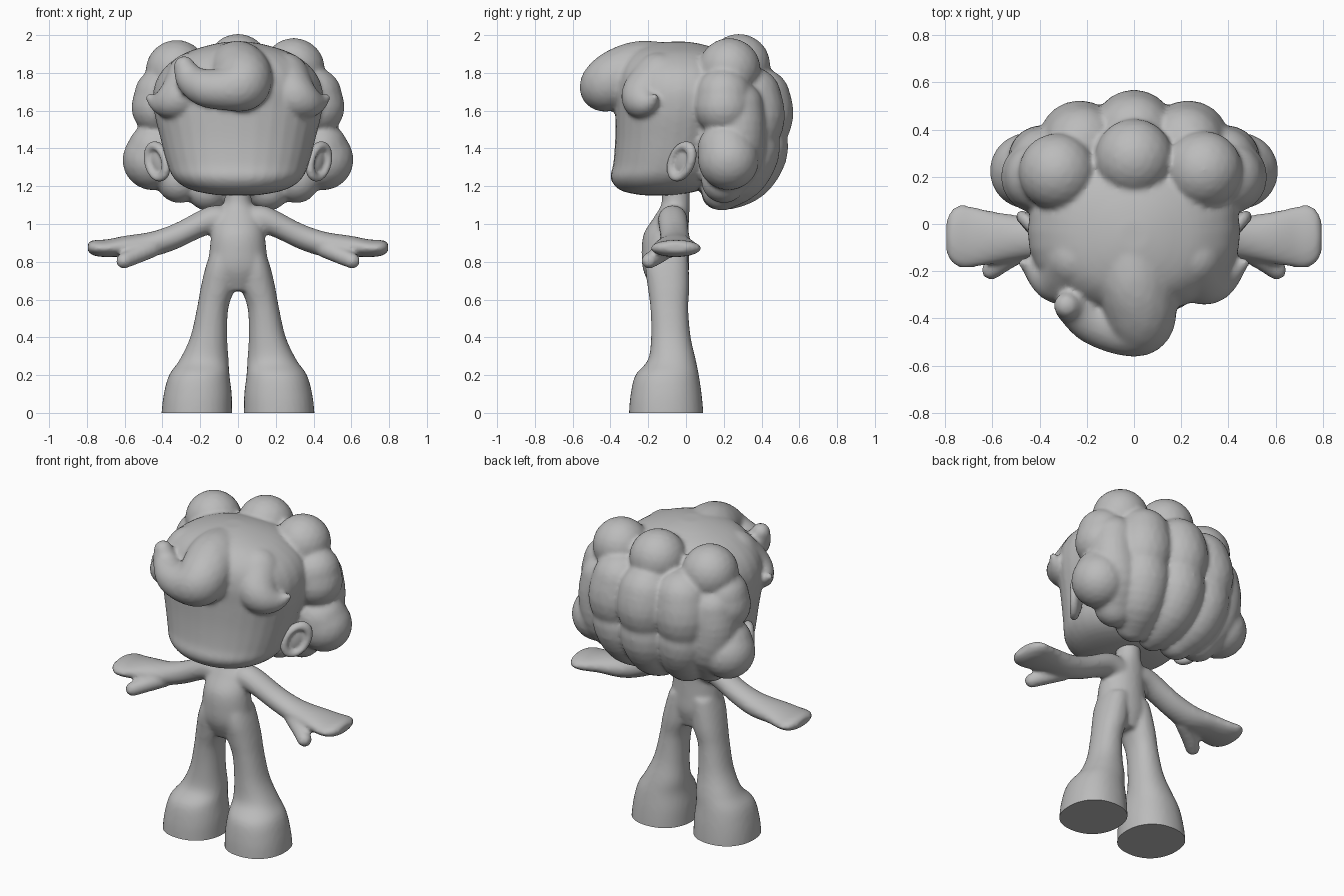
import bpy, bmesh, math
from mathutils import Vector, Matrix

if "Cube" in bpy.data.objects:
    bpy.data.objects.remove(bpy.data.objects["Cube"])

grey = bpy.data.materials.new("plain grey")
grey.diffuse_color = (0.5, 0.5, 0.5, 1)
grey.use_nodes = True
grey.node_tree.nodes["Principled BSDF"].inputs["Base Color"].default_value = grey.diffuse_color


def spline(rows, steps=6):
    """Catmull-Rom interpolation through rows of numbers."""
    out = []
    for i in range(len(rows) - 1):
        p0, p1, p2 = rows[max(i - 1, 0)], rows[i], rows[i + 1]
        p3 = rows[min(i + 2, len(rows) - 1)]
        for s in range(steps):
            t = s / steps
            out.append([0.5 * (2 * b + (c - a) * t + (2 * a - 5 * b + 4 * c - d) * t * t
                               + (3 * b - a - 3 * c + d) * t ** 3)
                        for a, b, c, d in zip(p0, p1, p2, p3)])
    return out + [list(rows[-1])]


def loft(bm, rows, u, v, power=2.0, n=32):
    """Closed tube through rows (x, y, z, radius along u, radius along v)."""
    rings = []
    for x, y, z, a, b in spline(rows):
        ring = []
        for k in range(n):
            t = 2 * math.pi * k / n
            c, s = math.cos(t), math.sin(t)
            c = math.copysign(abs(c) ** (2 / power), c)
            s = math.copysign(abs(s) ** (2 / power), s)
            ring.append(bm.verts.new(Vector((x, y, z)) + Vector(u) * a * c + Vector(v) * b * s))
        rings.append(ring)
    for r0, r1 in zip(rings, rings[1:]):
        for k in range(n):
            bm.faces.new((r0[k], r0[(k + 1) % n], r1[(k + 1) % n], r1[k]))
    bm.faces.new(rings[0])
    bm.faces.new(rings[-1])


def ball(bm, x, y, z, rx, ry=None, rz=None, rot=Matrix()):
    m = Matrix.Translation((x, y, z)) @ rot @ Matrix.Diagonal((rx, ry or rx, rz or rx, 1))
    bmesh.ops.create_icosphere(bm, subdivisions=3, radius=1, matrix=m)


def chain(bm, rows, steps=8):
    """Tapering lock of hair through rows (x, y, z, radius)."""
    for x, y, z, r in spline(rows, steps):
        ball(bm, x, y, z, r)


def finish(name, bm, voxel, smooth):
    """Fuse the overlapping volumes of a part into one smooth skin."""
    bmesh.ops.recalc_face_normals(bm, faces=bm.faces)
    me = bpy.data.meshes.new(name)
    bm.to_mesh(me)
    bm.free()
    ob = bpy.data.objects.new(name, me)
    bpy.context.collection.objects.link(ob)
    me.materials.append(grey)
    rm = ob.modifiers.new("fuse", 'REMESH')
    rm.mode = 'VOXEL'
    rm.voxel_size = voxel
    rm.use_smooth_shade = True
    sm = ob.modifiers.new("soften", 'SMOOTH')
    sm.factor = 0.5
    sm.iterations = smooth
    return ob


def flatten_sole(ob):
    """Apply the modifiers and trim the part flat at the ground."""
    dg = bpy.context.evaluated_depsgraph_get()
    me = bpy.data.meshes.new_from_object(ob.evaluated_get(dg))
    ob.modifiers.clear()
    bm = bmesh.new()
    bm.from_mesh(me)
    cut = bmesh.ops.bisect_plane(bm, geom=bm.verts[:] + bm.edges[:] + bm.faces[:],
                                 plane_co=(0, 0, 0), plane_no=(0, 0, 1), clear_inner=True)
    rim = [e for e in cut['geom_cut'] if isinstance(e, bmesh.types.BMEdge)]
    bmesh.ops.holes_fill(bm, edges=rim, sides=0)
    for e in rim:
        e.smooth = False
    bm.to_mesh(me)
    bm.free()
    ob.data = me
    if not me.materials:
        me.materials.append(grey)


X, Y, Z = (1, 0, 0), (0, 1, 0), (0, 0, 1)

# Body: neck, torso, legs, arms and thumbs
bm = bmesh.new()
loft(bm, [(0, -.095, .645, .10, .08), (0, -.105, .75, .160, .120), (0, -.11, .85, .152, .125),
          (0, -.105, .95, .14, .118), (0, -.075, 1.04, .12, .092), (0, -.055, 1.11, .075, .075),
          (0, -.055, 1.22, .07, .075)], X, Y)
for s in (1, -1):
    loft(bm, [(s * .075, -.10, .84, .075, .11), (s * .09, -.10, .76, .085, .115),
              (s * .108, -.092, .66, .09, .11),
              (s * .135, -.088, .55, .083, .1), (s * .155, -.08, .4, .098, .105),
              (s * .18, -.075, .28, .13, .127), (s * .205, -.10, .2, .16, .168),
              (s * .213, -.105, .1, .18, .188), (s * .218, -.105, 0, .187, .197),
              (s * .218, -.105, -.06, .187, .197)], X, Y, 2.2)
    loft(bm, [(s * .04, -.07, 1.01, .075, .075), (s * .15, -.07, 1.02, .078, .075),
              (s * .33, -.06, .935, .078, .07), (s * .46, -.058, .893, .09, .066),
              (s * .60, -.058, .882, .112, .055), (s * .69, -.055, .872, .13, .047),
              (s * .74, -.052, .872, .132, .044), (s * .775, -.052, .875, .11, .037),
              (s * .795, -.055, .876, .07, .02)], Y, Z)
    chain(bm, [(s * .46, -.10, .87, .05), (s * .55, -.155, .83, .046), (s * .605, -.195, .805, .042)])
flatten_sole(finish("body", bm, .013, 5))

# Head with the ball-shaped hair growing out of its back
bm = bmesh.new()
loft(bm, [(0, -.15, 1.152, .10, .08), (0, -.14, 1.17, .21, .185), (0, -.125, 1.20, .29, .25),
          (0, -.11, 1.25, .345, .29), (0, -.085, 1.32, .375, .3), (0, -.06, 1.45, .41, .315),
          (0, -.04, 1.6, .445, .335), (0, -.03, 1.72, .445, .35), (0, -.03, 1.82, .395, .33),
          (0, -.04, 1.9, .29, .26), (0, -.05, 1.945, .16, .16), (0, -.05, 1.965, .06, .06)],
     X, Y, 2.15)
ball(bm, 0, .2, 1.5, .44, .28, .37)
ball(bm, 0, .28, 1.84, .167)
# Long bumpy hair columns down the back, pinched at mid height
chain(bm, [(0, .385, 1.66, .17), (0, .395, 1.58, .175), (0, .375, 1.48, .163), (0, .37, 1.38, .168),
           (0, .32, 1.27, .15), (0, .24, 1.2, .12), (0, .17, 1.165, .09)], 4)
for s in (1, -1):
    chain(bm, [(s * .22, .34, 1.67, .165), (s * .23, .35, 1.57, .175), (s * .23, .335, 1.47, .16),
               (s * .22, .33, 1.38, .165), (s * .20, .28, 1.27, .15), (s * .16, .19, 1.18, .11)], 4)
    chain(bm, [(s * .38, .27, 1.62, .14), (s * .39, .275, 1.5, .145),
               (s * .36, .26, 1.36, .15), (s * .31, .2, 1.23, .12)], 4)
    chain(bm, [(s * .40, .2, 1.68, .15), (s * .41, .2, 1.62, .155)], 3)
    chain(bm, [(s * .43, .215, 1.39, .155), (s * .45, .225, 1.34, .162)], 3)
ball(bm, .295, .23, 1.82, .165)
ball(bm, -.325, .22, 1.81, .165)
# Swept quiff with a curled tip, flowing out of the crown
chain(bm, [(-.02, -.1, 1.81, .15), (0, -.24, 1.81, .16), (.025, -.35, 1.775, .157),
           (.02, -.42, 1.735, .14), (-.06, -.44, 1.715, .114), (-.17, -.41, 1.72, .1),
           (-.25, -.36, 1.765, .078), (-.285, -.345, 1.835, .055)])
# Broad temple locks flicking outwards
for s in (1, -1):
    chain(bm, [(s * .24, -.14, 1.77, .14), (s * .285, -.215, 1.69, .125),
               (s * .335, -.23, 1.655, .1), (s * .385, -.21, 1.64, .072),
               (s * .43, -.185, 1.645, .044), (s * .47, -.165, 1.67, .02)])
finish("head_and_hair", bm, .0135, 4)

# Ears: thin bowl with a raised rim, turned partly forward, top leaning back
for s, side in ((1, "right"), (-1, "left")):
    bm = bmesh.new()
    rot = Matrix.Rotation(s * math.radians(-42), 4, 'Z') @ Matrix.Rotation(s * math.radians(12), 4, 'Y')
    base = Vector((s * .415, -.01, 1.335))
    lean = Matrix.Shear('XY', 4, (0, .35))
    ball(bm, 0, 0, 0, .028, .07, .088, rot)
    for k in range(32):
        t = 2 * math.pi * k / 32
        ball(bm, *(rot @ Vector((s * .018, .068 * math.cos(t), .085 * math.sin(t)))), .025)
    for v in bm.verts:
        v.co = base + Vector((v.co.x, v.co.y + .35 * v.co.z, v.co.z))
    finish(side + "_ear", bm, .009, 3)
